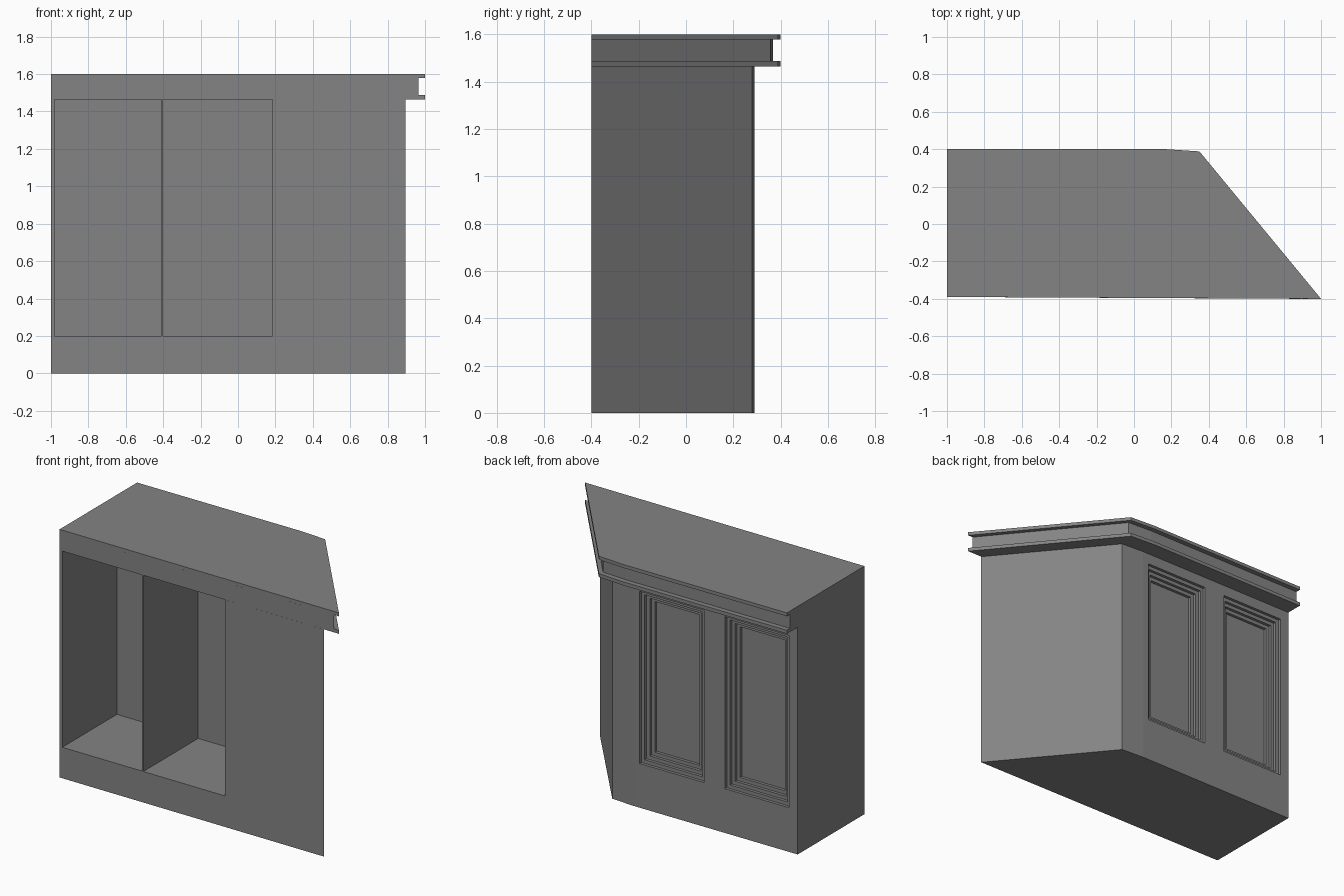
import bpy
import bmesh

cube = bpy.data.objects.get("Cube")
if cube:
    bpy.data.objects.remove(cube, do_unlink=True)

grey = bpy.data.materials.new("mid_grey")
grey.use_nodes = True
colour = (0.23, 0.23, 0.23, 1)
grey.diffuse_color = colour
grey.node_tree.nodes["Principled BSDF"].inputs["Base Color"].default_value = colour


def prism(name, outline, z0, z1):
    """Extrude a plan outline from z0 up to z1."""
    bm = bmesh.new()
    base = bm.faces.new([bm.verts.new((x, y, z0)) for x, y in outline])
    top = bmesh.ops.extrude_face_region(bm, geom=[base])["geom"]
    verts = [v for v in top if isinstance(v, bmesh.types.BMVert)]
    bmesh.ops.translate(bm, verts=verts, vec=(0, 0, z1 - z0))
    bmesh.ops.recalc_face_normals(bm, faces=bm.faces)
    mesh = bpy.data.meshes.new(name)
    bm.to_mesh(mesh)
    bm.free()
    mesh.materials.append(grey)
    obj = bpy.data.objects.new(name, mesh)
    bpy.context.scene.collection.objects.link(obj)
    return obj


def cut_box(target, x0, x1, y0, y1, z0, z1):
    """Subtract a box from the target and bake the result."""
    cutter = prism("cutter", [(x0, y0), (x1, y0), (x1, y1), (x0, y1)], z0, z1)
    cutter.hide_render = True
    mod = target.modifiers.new("cut", "BOOLEAN")
    mod.operation = "DIFFERENCE"
    mod.solver = "EXACT"
    mod.object = cutter
    bpy.context.view_layer.update()
    evaluated = target.evaluated_get(bpy.context.evaluated_depsgraph_get())
    mesh = bpy.data.meshes.new_from_object(evaluated)
    target.modifiers.clear()
    target.data = mesh
    bpy.data.objects.remove(cutter, do_unlink=True)


FRONT_LEFT, TIP_Y = -0.39, -0.4
BODY_TOP = 1.465
BACK = 0.29

# Counter body with its angled end
body = prism("counter_body", [(-1, FRONT_LEFT), (0.895, TIP_Y), (0.33, 0.28),
                              (0.17, BACK), (-1, BACK)], 0, BODY_TOP)

# Open shelves in the front, closed above by the counter top
for x0, x1 in ((-0.98, -0.41), (-0.40, 0.185)):
    cut_box(body, x0, x1, -0.6, 0.165, 0.2, 1.6)

# Stepped recessed panels in the back
for x0, x1 in ((-0.937, -0.481), (-0.33, 0.128)):
    for step in range(4):
        inset = step * 0.023
        depth = (step + 1) * 0.019
        cut_box(body, x0 + inset, x1 - inset, BACK - depth, 0.5,
                0.285 + inset, 1.395 - inset)

# Counter top: two projecting plates with a recessed band between them
edge = [(-1, FRONT_LEFT), (1, TIP_Y), (0.35, 0.388), (0.17, 0.4), (-1, 0.4)]
band = [(-1, FRONT_LEFT), (0.965, TIP_Y), (0.343, 0.357), (0.17, 0.368), (-1, 0.368)]
prism("lower_plate", edge, BODY_TOP, 1.488)
prism("recessed_band", band, 1.488, 1.578)
prism("top_plate", edge, 1.578, 1.6)
